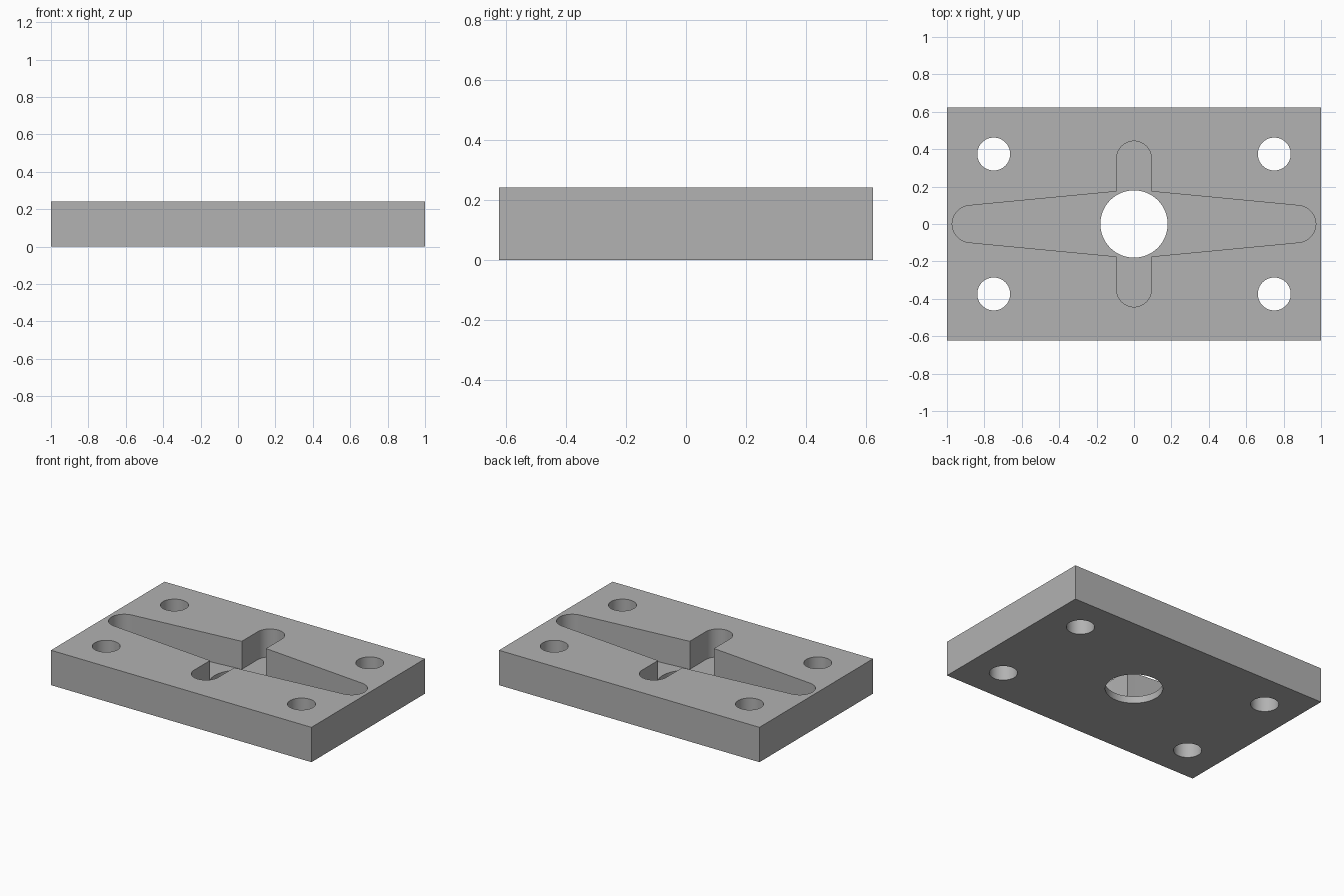
import bpy, bmesh
from math import sin, cos, radians, pi

if "Cube" in bpy.data.objects:
    bpy.data.objects.remove(bpy.data.objects["Cube"], do_unlink=True)

LENGTH, WIDTH, HEIGHT = 2.0, 1.246, 0.242
FLOOR = 0.048          # thickness left under the pocket

steel = bpy.data.materials.new("plain grey")
steel.use_nodes = True
grey = (0.445, 0.445, 0.445, 1)
steel.diffuse_color = grey
steel.node_tree.nodes["Principled BSDF"].inputs["Base Color"].default_value = grey


def prism(name, outline, z0, z1):
    """Extrude a counter-clockwise outline from z0 to z1."""
    bm = bmesh.new()
    base = bm.faces.new([bm.verts.new((x, y, z0)) for x, y in outline])
    top = bmesh.ops.extrude_face_region(bm, geom=[base])["geom"]
    verts = [v for v in top if isinstance(v, bmesh.types.BMVert)]
    bmesh.ops.translate(bm, verts=verts, vec=(0, 0, z1 - z0))
    bmesh.ops.recalc_face_normals(bm, faces=bm.faces)
    mesh = bpy.data.meshes.new(name)
    bm.to_mesh(mesh)
    bm.free()
    mesh.materials.append(steel)
    obj = bpy.data.objects.new(name, mesh)
    bpy.context.collection.objects.link(obj)
    return obj


def arc(cx, cy, r, start, end, steps):
    angles = [radians(start + (end - start) * i / steps) for i in range(steps + 1)]
    return [(cx + r * cos(a), cy + r * sin(a)) for a in angles]


def pocket_outline():
    """Tapered long arms crossed by a straight round-ended slot."""
    arm_r, slot_r = 0.099, 0.093
    quarter = arc(0.873, 0, arm_r, 0, 84.6, 14)
    quarter.append((slot_r, 0.174))
    quarter += arc(0, 0.35, slot_r, 0, 90, 14)
    upper = quarter + [(-x, y) for x, y in reversed(quarter[:-1])]
    return upper + [(x, -y) for x, y in reversed(upper[1:-1])]


# Plate
hx, hy = LENGTH / 2, WIDTH / 2
plate = prism("plate", [(-hx, -hy), (hx, -hy), (hx, hy), (-hx, hy)], 0, HEIGHT)

# Cutters: pocket, centre bore and four corner bolt holes
cutters = [prism("pocket_cutter", pocket_outline(), FLOOR, HEIGHT + 0.1)]
holes = [(0, 0, 0.18)] + [(sx * 0.75, sy * 0.374, 0.088) for sx in (-1, 1) for sy in (-1, 1)]
for x, y, r in holes:
    cutters.append(prism("hole_cutter", arc(x, y, r, 0, 360, 64)[:-1], -0.1, HEIGHT + 0.1))

for cutter in cutters:
    cutter.hide_render = True
    mod = plate.modifiers.new("cut", 'BOOLEAN')
    mod.operation, mod.solver, mod.object = 'DIFFERENCE', 'EXACT', cutter

# Bake the cuts and discard the cutters
bpy.context.view_layer.update()
graph = bpy.context.evaluated_depsgraph_get()
result = bpy.data.meshes.new_from_object(plate.evaluated_get(graph))
plate.modifiers.clear()
plate.data = result
for cutter in cutters:
    bpy.data.objects.remove(cutter, do_unlink=True)

# Smooth bores, crisp edges
for obj in bpy.context.selected_objects:
    obj.select_set(False)
plate.select_set(True)
bpy.context.view_layer.objects.active = plate
bpy.ops.object.shade_smooth_by_angle(angle=pi / 6)
